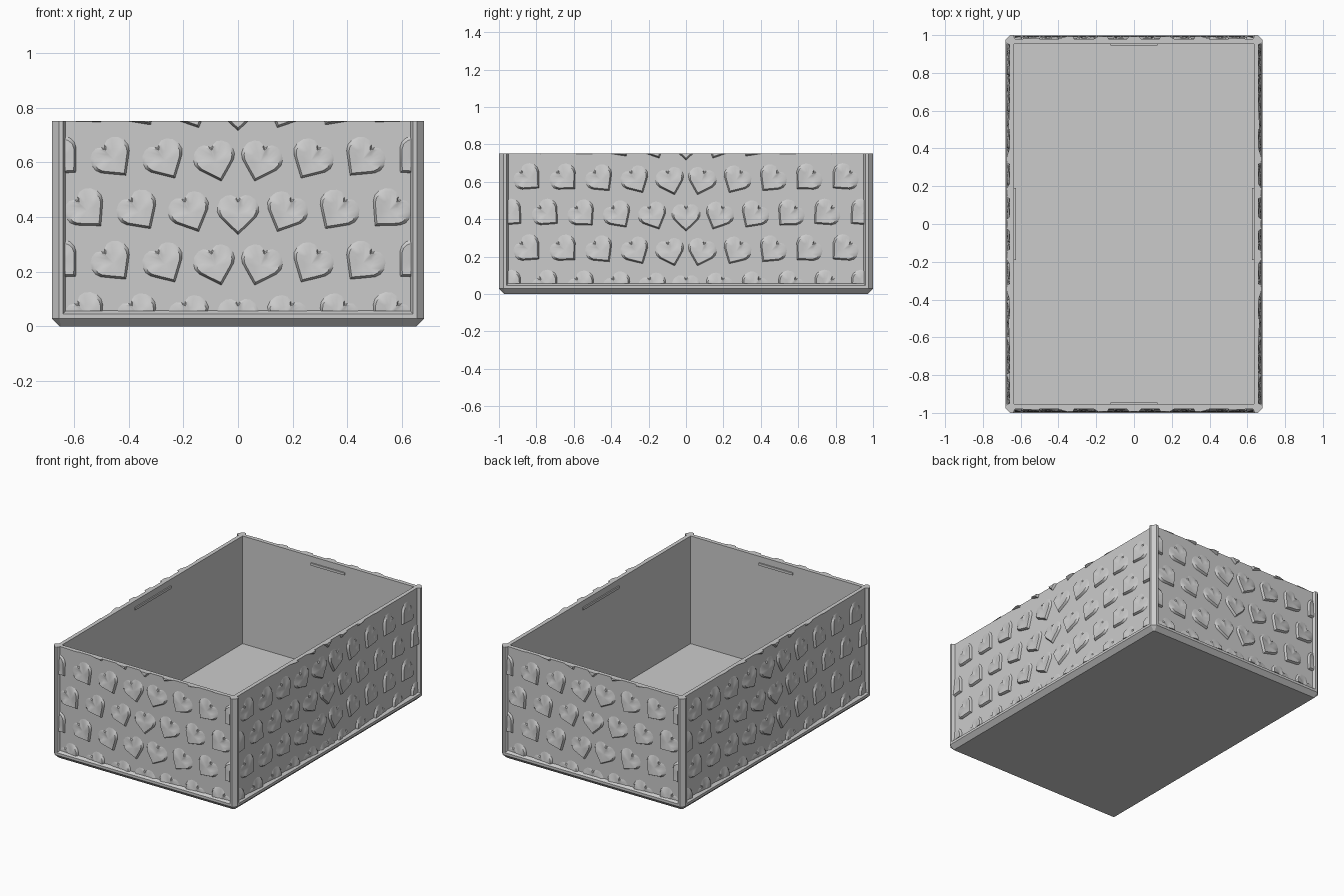
import bpy, bmesh, math
from mathutils import Matrix, Vector

if "Cube" in bpy.data.objects:
    bpy.data.objects.remove(bpy.data.objects["Cube"], do_unlink=True)

HX, HY, TOP = 0.68, 1.0, 0.75      # outer half sizes and height
PITCH, ROW = 0.195, 0.19           # heart spacing
RECESS = 0.02                      # panel depth behind the frame

grey = bpy.data.materials.new("plain grey")
grey.use_nodes = True
colour = (0.6, 0.6, 0.6, 1)
grey.diffuse_color = colour
grey.node_tree.nodes["Principled BSDF"].inputs["Base Color"].default_value = colour


def finish(name, bm, smooth=False):
    bmesh.ops.recalc_face_normals(bm, faces=bm.faces)
    mesh = bpy.data.meshes.new(name)
    bm.to_mesh(mesh)
    bm.free()
    mesh.materials.append(grey)
    obj = bpy.data.objects.new(name, mesh)
    bpy.context.collection.objects.link(obj)
    if smooth:
        bpy.ops.object.select_all(action="DESELECT")
        obj.select_set(True)
        bpy.context.view_layer.objects.active = obj
        bpy.ops.object.shade_smooth_by_angle(angle=math.radians(30))
    return obj


def ring(bm, inset, chamfer, z):
    """Rectangle with cut corners, inset from the outer size."""
    x, y, c = HX - inset, HY - inset, chamfer
    pts = [(x, y - c), (x - c, y), (c - x, y), (-x, y - c),
           (-x, c - y), (c - x, -y), (x - c, -y), (x, c - y)]
    return [bm.verts.new((px, py, z)) for px, py in pts]


def bridge(bm, a, b):
    n = len(a)
    for i in range(n):
        bm.faces.new((a[i], a[(i + 1) % n], b[(i + 1) % n], b[i]))


def box(name, size, centre):
    bm = bmesh.new()
    bmesh.ops.create_cube(bm, size=1)
    bmesh.ops.scale(bm, vec=size, verts=bm.verts)
    bmesh.ops.translate(bm, vec=centre, verts=bm.verts)
    return finish(name, bm)


# Open tray: chamfered foot, bottom rail, recessed walls, rim and inside
bm = bmesh.new()
levels = [(0.028, 0.006, 0), (0, 0.025, 0.028), (0, 0.025, 0.045),
          (RECESS, 0.01, 0.057), (RECESS, 0.01, TOP),
          (0.046, 0.001, TOP), (0.046, 0.001, 0.03)]
rings = [ring(bm, *level) for level in levels]
for lower, upper in zip(rings, rings[1:]):
    bridge(bm, lower, upper)
bm.faces.new(rings[0])
bm.faces.new(rings[-1])
finish("tray", bm)

# Corner posts: L profile with a cut corner and bevelled lips
half = [(0.046, RECESS + 0.005), (0.05, RECESS), (0.04, 0), (0.025, 0)]
profile = half + [(b, a) for a, b in reversed(half)]
for sx, side in ((1, "left"), (-1, "right")):
    for sy, end in ((1, "back"), (-1, "front")):
        bm = bmesh.new()
        low, high = [[bm.verts.new((sx * (HX - a), sy * (HY - b), z))
                      for a, b in profile] for z in (0.03, TOP)]
        bridge(bm, low, high)
        bm.faces.new(low)
        bm.faces.new(high)
        finish(f"{end}_{side}_post", bm)

# Heart outline, with its cleft at the origin and its tip pointing down
right = [(0.008, 0.011), (0.025, 0.02), (0.045, 0.017), (0.064, 0.003),
         (0.075, -0.02), (0.076, -0.042), (0.066, -0.062), (0.036, -0.091)]
outline = [(0, 0)] + right + [(0, -0.125)] + [(-u, v) for u, v in reversed(right)]


def relief(u, v):
    """Tall towards the tip, fading out over the lobes, raised at the cleft."""
    t = min(1, max(0, (0.012 - v) / 0.06))
    h = 0.002 + 0.012 * t * t * (3 - 2 * t)
    return max(h, 0.007) if abs(u) < 0.01 else h


def add_heart(bm, s, z):
    """Raised heart in panel space: x along, y up, z outwards."""
    turn = -math.copysign(math.radians(min(48, 55 * math.sqrt(abs(s)))), s)
    c, n = math.cos(turn), math.sin(turn)

    def vert(u, v, h):
        return bm.verts.new((s + u * c - v * n, z + u * n + v * c, h))

    back = [vert(u, v, -0.004) for u, v in outline]
    foot = [vert(u, v, 0) for u, v in outline]
    crest = [vert(u * 0.86, -0.05 + (v + 0.05) * 0.86, relief(u, v)) for u, v in outline]
    inner = [vert(u * 0.45, -0.05 + (v + 0.05) * 0.45, relief(u, v) * 0.7 + 0.002)
             for u, v in outline]
    for a, b in ((back, foot), (foot, crest), (crest, inner)):
        bridge(bm, a, b)
    bm.faces.new(back)
    mid = vert(0, -0.05, 0.008)
    for i, p in enumerate(inner):
        bm.faces.new((p, inner[(i + 1) % len(inner)], mid))


def trim(bm, co, normal):
    """Cut hearts at the panel border and close the cut."""
    cut = bmesh.ops.bisect_plane(bm, geom=bm.verts[:] + bm.edges[:] + bm.faces[:],
                                 plane_co=co, plane_no=normal, clear_outer=True)
    edges = [e for e in cut["geom_cut"] if isinstance(e, bmesh.types.BMEdge)]
    bmesh.ops.holes_fill(bm, edges=edges, sides=0)


# Heart reliefs on the four walls, staggered row by row
walls = [("front", 0, HX, HY), ("left", 90, HY, HX),
         ("back", 180, HX, HY), ("right", 270, HY, HX)]
for name, angle, width, depth in walls:
    bm = bmesh.new()
    for row in range(5):
        shift = 0.5 * (row % 2)
        for k in range(-6, 7):
            s = (k + shift) * PITCH
            if abs(s) < width + 0.03:
                add_heart(bm, s, 0.08 + row * ROW)
    limit = width - 0.048
    trim(bm, (limit, 0, 0), (1, 0, 0))
    trim(bm, (-limit, 0, 0), (-1, 0, 0))
    trim(bm, (0, TOP, 0), (0, 1, 0))
    trim(bm, (0, 0.055, 0), (0, -1, 0))
    place = (Matrix.Rotation(math.radians(angle), 4, "Z")
             @ Matrix.Translation((0, RECESS - depth, 0))
             @ Matrix.Rotation(math.radians(90), 4, "X"))
    bm.transform(place)
    finish(f"{name}_heart_relief", bm, smooth=True)

# Thin catch ridges inside the rim
for sign, end, side in ((1, "back", "left"), (-1, "front", "right")):
    box(f"{end}_catch", (0.25, 0.014, 0.016), (0, sign * (HY - 0.047), TOP - 0.05))
    box(f"{side}_catch", (0.014, 0.38, 0.016), (sign * (HX - 0.047), 0, TOP - 0.05))
